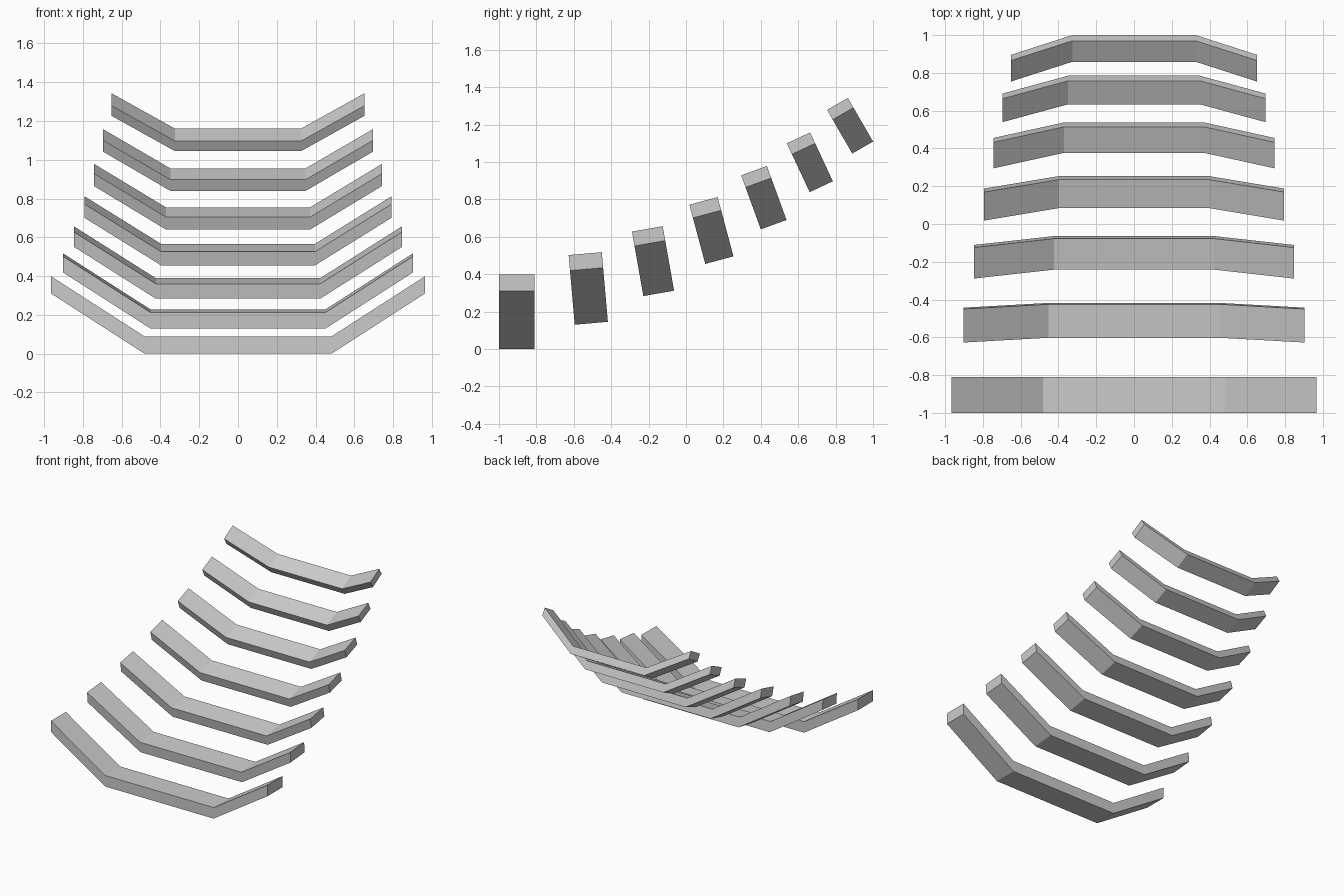
import bpy
from math import radians
from mathutils import Matrix, Vector

if "Cube" in bpy.data.objects:
    bpy.data.objects.remove(bpy.data.objects["Cube"])

# Half of the bent slat profile (x, z): flat middle, upswept wing
LOWER = [(0.483, 0.0), (0.965, 0.310)]
UPPER = [(0.965, 0.399), (0.483, 0.089)]
DEPTH = 0.19
SHRINK = 0.9367

# Lower front edge (y, z) of each slat along the rising curve
PATH = [(-1.0, 0.0), (-0.595, 0.130), (-0.228, 0.283), (0.103, 0.455),
        (0.400, 0.640), (0.661, 0.839), (0.889, 1.045)]


def make_slat(index, y, z):
    right = LOWER + UPPER
    outline = right + [(-px, pz) for px, pz in reversed(right)]
    n = len(outline)
    place = (Matrix.Translation((0, y, z))
             @ Matrix.Rotation(radians(5 * index), 4, 'X')
             @ Matrix.Scale(SHRINK ** index, 4))
    verts = [place @ Vector((px, d, pz)) for d in (0, DEPTH) for px, pz in outline]
    # Front and back: middle quad plus two wing quads
    caps = [(0, 1, 2, 3), (0, 3, 4, 7), (7, 4, 5, 6)]
    faces = caps + [tuple(n + i for i in reversed(f)) for f in caps]
    # Rim around the profile
    faces += [(i, i + n, (i + 1) % n + n, (i + 1) % n) for i in range(n)]
    mesh = bpy.data.meshes.new(f"slat_{index + 1}")
    mesh.from_pydata(verts, [], faces)
    mesh.update()
    obj = bpy.data.objects.new(f"slat_{index + 1}", mesh)
    bpy.context.collection.objects.link(obj)


# Seven slats, each smaller and tilted five degrees further
for i, (y, z) in enumerate(PATH):
    make_slat(i, y, z)
